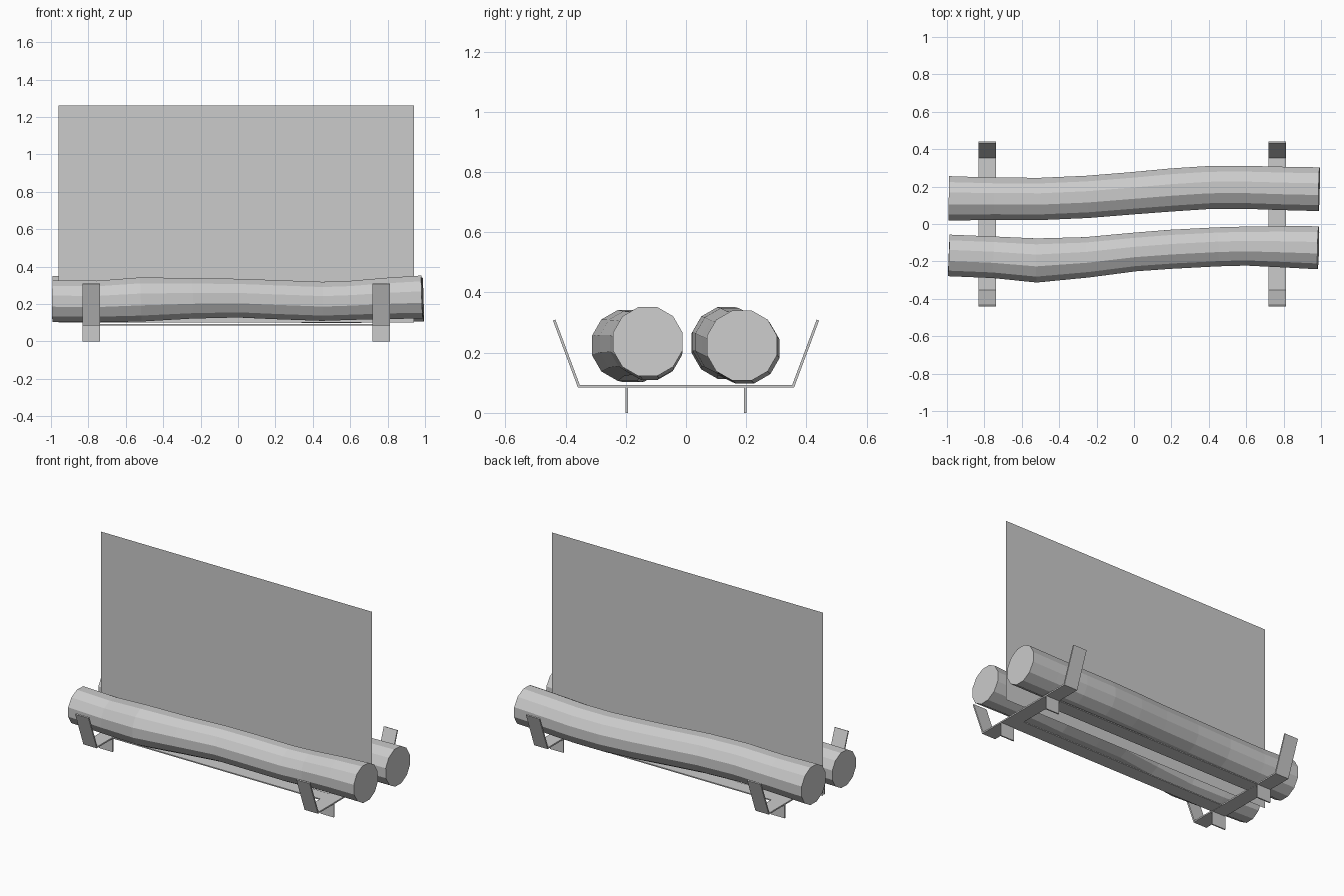
import bpy, bmesh, math
from mathutils import Vector

if "Cube" in bpy.data.objects:
    bpy.data.objects.remove(bpy.data.objects["Cube"])


def make_object(name, bm):
    bmesh.ops.recalc_face_normals(bm, faces=bm.faces)
    mesh = bpy.data.meshes.new(name)
    bm.to_mesh(mesh)
    bm.free()
    obj = bpy.data.objects.new(name, mesh)
    bpy.context.collection.objects.link(obj)
    return obj


def box(name, x0, x1, y0, y1, z0, z1):
    bm = bmesh.new()
    bmesh.ops.create_cube(bm, size=1)
    for v in bm.verts:
        v.co = Vector((x0 + (v.co.x + .5) * (x1 - x0),
                       y0 + (v.co.y + .5) * (y1 - y0),
                       z0 + (v.co.z + .5) * (z1 - z0)))
    return make_object(name, bm)


def log(name, stations, sides=12):
    """Crooked log; each station is x, y, z, radius."""
    bm = bmesh.new()
    pts = [Vector(s[:3]) for s in stations]
    rings = []
    for i, s in enumerate(stations):
        t = (pts[min(i + 1, len(pts) - 1)] - pts[max(i - 1, 0)]).normalized()
        side = Vector((0, 0, 1)).cross(t).normalized()
        up = t.cross(side)
        ring = []
        for k in range(sides):
            a = 2 * math.pi * (k + .5) / sides
            ring.append(bm.verts.new(pts[i] + s[3] * (side * math.cos(a) + up * math.sin(a))))
        rings.append(ring)
    for a, b in zip(rings, rings[1:]):
        for k in range(sides):
            n = (k + 1) % sides
            bm.faces.new((a[k], a[n], b[n], b[k]))
    bm.faces.new(rings[0])
    bm.faces.new(rings[-1])
    return make_object(name, bm)


# Logs
log("front_log", [
    (-.99, -.168, .215, .115), (-.75, -.178, .213, .115), (-.52, -.195, .224, .122),
    (-.25, -.178, .230, .112), (0, -.150, .231, .107), (.2, -.135, .223, .108),
    (.45, -.122, .214, .108), (.6, -.118, .219, .108), (.8, -.122, .230, .114),
    (.985, -.127, .237, .119)])
log("back_log", [
    (-.99, .137, .232, .123), (-.75, .135, .233, .117), (-.5, .134, .238, .117),
    (-.25, .145, .235, .117), (0, .165, .225, .117), (.2, .182, .218, .119),
    (.4, .195, .213, .119), (.6, .196, .213, .119), (.8, .190, .219, .120),
    (.99, .186, .224, .121)])

# Flame card between the logs
bm = bmesh.new()
bm.faces.new([bm.verts.new(c) for c in
              ((-.96, 0, .10), (.94, 0, .10), (.94, 0, 1.26), (-.96, 0, 1.26))])
make_object("flame_card", bm)

# Grate: bent cradle straps with feet at both ends
outer = [(-.434, .31), (-.353, .093), (.353, .093), (.434, .31)]
lower = [(.442, .307), (.359, .084), (-.359, .084), (-.442, .307)]
for tag, cx in (("left", -.785), ("right", .765)):
    bm = bmesh.new()
    face = bm.faces.new([bm.verts.new((cx - .047, y, z)) for y, z in outer + lower])
    ext = bmesh.ops.extrude_face_region(bm, geom=[face], use_keep_orig=True)
    bmesh.ops.translate(bm, vec=(.094, 0, 0),
                        verts=[g for g in ext["geom"] if isinstance(g, bmesh.types.BMVert)])
    make_object(tag + "_cradle", bm)
    for end, s in (("front", -1), ("back", 1)):
        y = s * .197
        box(f"{tag}_{end}_foot", cx - .047, cx + .047, y - .004, y + .004, 0, .088)

# Long flat rails joining the cradles
for end, s in (("front", -1), ("back", 1)):
    box(end + "_rail", -.75, .73, s * .155 - .045, s * .155 + .045, .085, .092)
